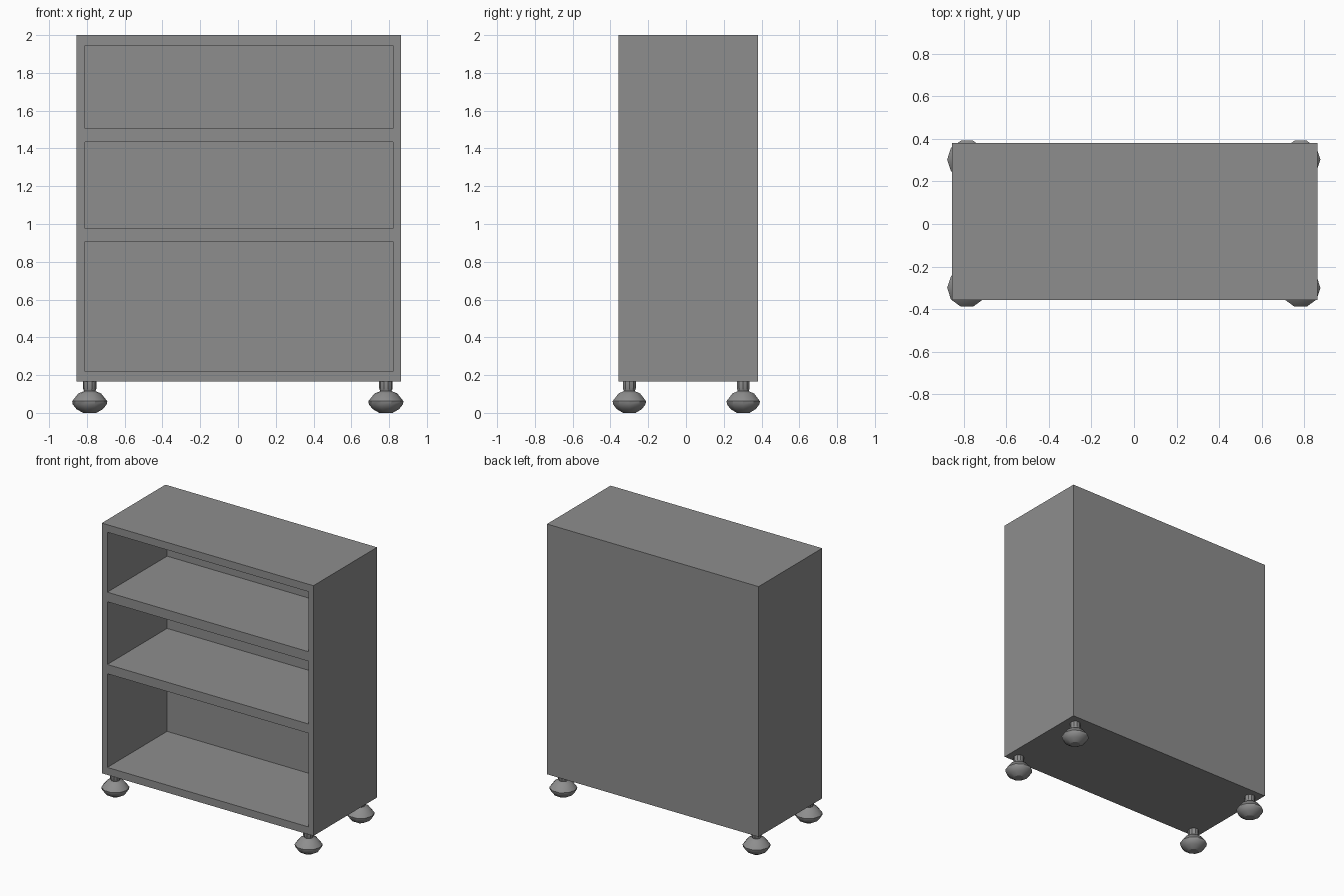
import bpy
import bmesh
from math import cos, sin, tau

cube = bpy.data.objects.get("Cube")
if cube:
    bpy.data.objects.remove(cube, do_unlink=True)

# One grey finish for the whole piece
GREY = (0.27, 0.27, 0.27, 1.0)
grey = bpy.data.materials.new("grey finish")
grey.use_nodes = True
grey.diffuse_color = GREY
grey.node_tree.nodes["Principled BSDF"].inputs["Base Color"].default_value = GREY


def add_object(name, bm):
    bmesh.ops.recalc_face_normals(bm, faces=bm.faces)
    mesh = bpy.data.meshes.new(name)
    bm.to_mesh(mesh)
    bm.free()
    mesh.materials.append(grey)
    obj = bpy.data.objects.new(name, mesh)
    bpy.context.collection.objects.link(obj)
    return obj


def add_box(name, low, high):
    bm = bmesh.new()
    bmesh.ops.create_cube(bm, size=1)
    for v in bm.verts:
        v.co = [(a + b) / 2 + c * (b - a) for a, b, c in zip(low, high, v.co)]
    return add_object(name, bm)


# Cabinet body with three open compartments cut in from the front
cabinet = add_box("cabinet_body", (-0.855, -0.357, 0.165), (0.862, 0.38, 2.0))
for number, (bottom, top) in enumerate([(0.22, 0.907), (0.975, 1.435), (1.505, 1.945)]):
    cutter = add_box(f"compartment_cutter_{number + 1}",
                     (-0.81, -0.5, bottom), (0.82, 0.335, top))
    cutter.hide_render = True
    cut = cabinet.modifiers.new("compartment", "BOOLEAN")
    cut.operation = "DIFFERENCE"
    cut.solver = "EXACT"
    cut.object = cutter
    bpy.context.view_layer.objects.active = cabinet
    bpy.ops.object.modifier_apply(modifier=cut.name)
    bpy.data.objects.remove(cutter, do_unlink=True)

# Turned foot: (radius, height) profile from the floor up to the stem top
FOOT = [(0.035, 0.0), (0.07, 0.02), (0.09, 0.045), (0.093, 0.062),
        (0.06, 0.103), (0.03, 0.115), (0.036, 0.13), (0.036, 0.167)]
SIDES = 10


def add_foot(name, x, y):
    bm = bmesh.new()
    rings = [[bm.verts.new((x + r * cos(tau * i / SIDES), y + r * sin(tau * i / SIDES), z))
              for i in range(SIDES)] for r, z in FOOT]
    for low, high in zip(rings, rings[1:]):
        for i in range(SIDES):
            j = (i + 1) % SIDES
            bm.faces.new((low[i], low[j], high[j], high[i]))
    bm.faces.new(rings[0])
    bm.faces.new(rings[-1])
    foot = add_object(name, bm)
    bpy.ops.object.select_all(action="DESELECT")
    foot.select_set(True)
    bpy.context.view_layer.objects.active = foot
    bpy.ops.object.shade_smooth_by_angle(angle=0.52)


for depth, y in (("front", -0.3), ("back", 0.303)):
    for side, x in (("right", -0.785), ("left", 0.783)):
        add_foot(f"{depth}_{side}_foot", x, y)
